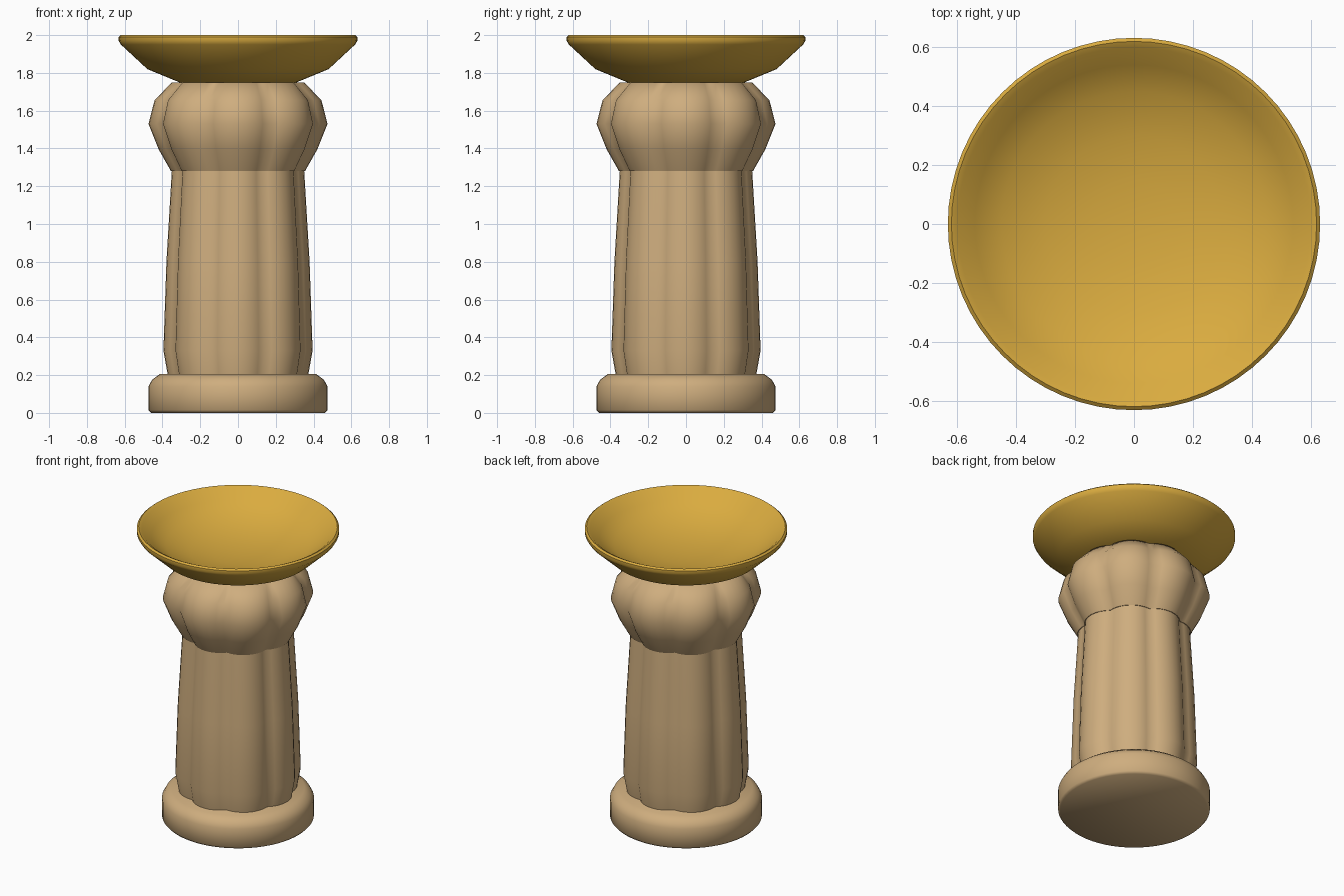
import bpy, bmesh, math

cube = bpy.data.objects.get("Cube")
if cube:
    bpy.data.objects.remove(cube, do_unlink=True)


def material(name, colour):
    mat = bpy.data.materials.new(name)
    mat.use_nodes = True
    mat.diffuse_color = colour
    mat.node_tree.nodes["Principled BSDF"].inputs["Base Color"].default_value = colour
    return mat


def lathe(name, profile, mat, segments=64, lobes=0, depth=0.0):
    """Revolve (radius, height) points; lobes swell outwards between sharp valleys."""
    bm = bmesh.new()
    rings = []
    for radius, z in profile:
        if radius == 0:
            rings.append([bm.verts.new((0, 0, z))])
            continue
        ring = []
        for i in range(segments):
            turn = i / segments
            off = 2 * abs(turn * lobes - round(turn * lobes))
            r = radius * (1 - depth * off ** 2)
            a = turn * math.tau
            ring.append(bm.verts.new((r * math.cos(a), r * math.sin(a), z)))
        rings.append(ring)
    for low, high in zip(rings, rings[1:]):
        for i in range(segments):
            j = (i + 1) % segments
            if len(low) == 1:
                bm.faces.new((low[0], high[j], high[i]))
            elif len(high) == 1:
                bm.faces.new((low[i], low[j], high[0]))
            else:
                bm.faces.new((low[i], low[j], high[j], high[i]))
    # Close open ends
    if len(rings[0]) > 1:
        bm.faces.new(rings[0][::-1])
    if len(rings[-1]) > 1:
        bm.faces.new(rings[-1])
    bmesh.ops.recalc_face_normals(bm, faces=bm.faces)
    mesh = bpy.data.meshes.new(name)
    bm.to_mesh(mesh)
    bm.free()
    mesh.materials.append(mat)
    obj = bpy.data.objects.new(name, mesh)
    bpy.context.collection.objects.link(obj)
    bpy.ops.object.select_all(action='DESELECT')
    obj.select_set(True)
    bpy.context.view_layer.objects.active = obj
    bpy.ops.object.shade_smooth_by_angle(angle=math.radians(50))
    return obj


stone = material("tan_stone", (0.62, 0.42, 0.21, 1))
gold = material("gold", (0.70, 0.41, 0.05, 1))

# Round foot with a chamfered top
lathe("base", [(0.46, 0), (0.474, 0.015), (0.474, 0.14), (0.455, 0.175), (0.415, 0.205)], stone)

# Lobed column, tapering upwards
lathe("shaft", [(0.37, 0.19), (0.395, 0.33), (0.379, 0.8), (0.35, 1.29)],
      stone, lobes=8, depth=0.09)

# Swollen lobed head
lathe("capital", [(0.355, 1.28), (0.42, 1.395), (0.474, 1.53), (0.442, 1.655), (0.35, 1.75)],
      stone, lobes=8, depth=0.09)

# Shallow bowl: outside, rolled rim, then hollow inside
lathe("bowl", [(0.31, 1.75), (0.48, 1.82), (0.62, 1.95), (0.632, 1.97), (0.632, 1.99),
               (0.62, 2.0), (0.6, 1.99), (0.54, 1.935), (0.45, 1.88), (0.3, 1.83),
               (0.15, 1.808), (0, 1.8)], gold)
